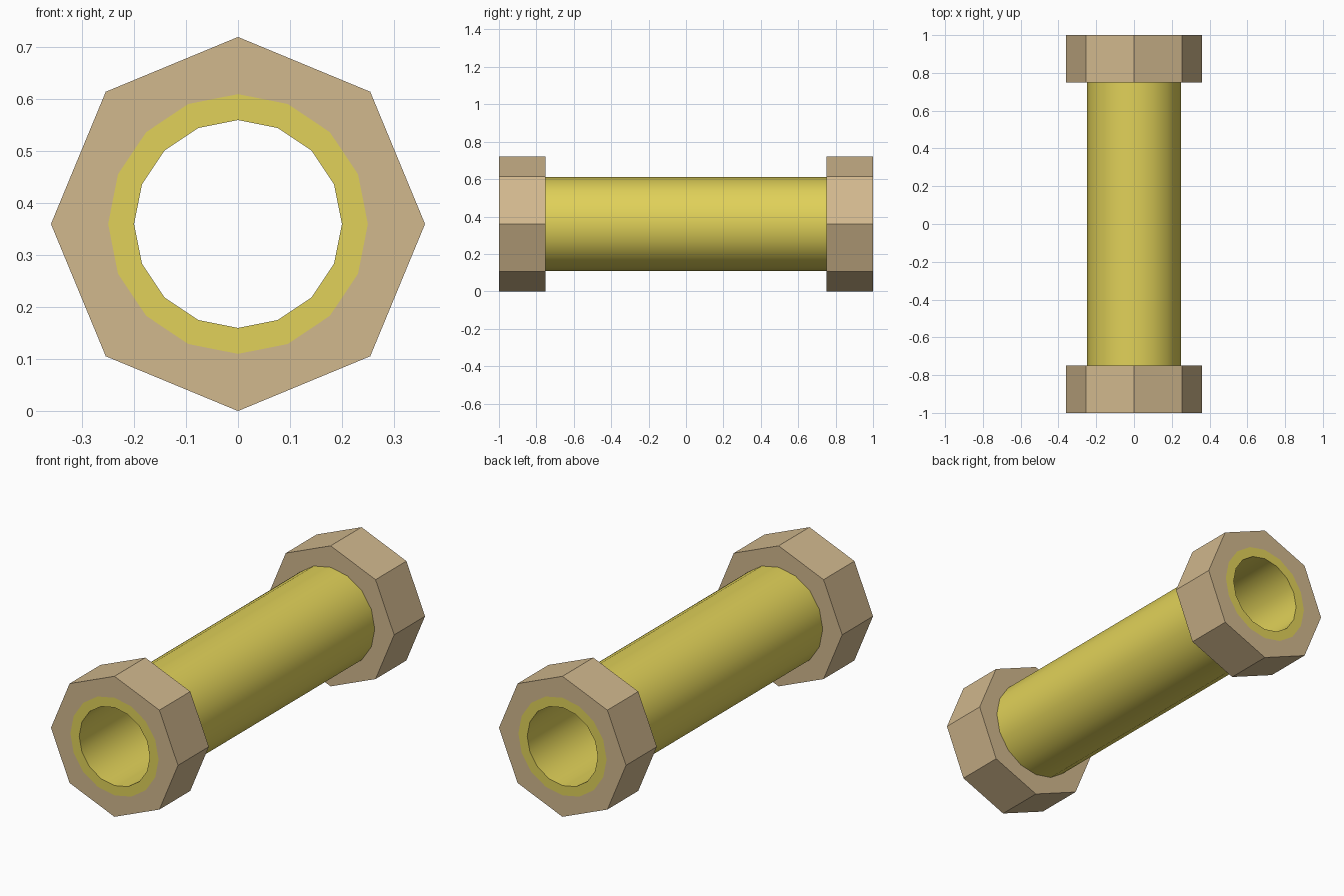
import bpy, bmesh
from math import sin, cos, pi

if "Cube" in bpy.data.objects:
    bpy.data.objects.remove(bpy.data.objects["Cube"])

SIDES = 16
CENTRE_Z = 0.36


def material(name, rgb):
    m = bpy.data.materials.new(name)
    m.diffuse_color = (*rgb, 1)
    m.use_nodes = True
    m.node_tree.nodes["Principled BSDF"].inputs["Base Color"].default_value = m.diffuse_color
    return m


def hollow_prism(name, outer_radii, inner_radius, y0, y1, mat):
    """Ring-shaped prism along y; outer_radii are cycled around the circle."""
    bm = bmesh.new()

    def loop(radii, y):
        pts = []
        for i in range(SIDES):
            a, r = 2 * pi * i / SIDES, radii[i % len(radii)]
            pts.append(bm.verts.new((r * cos(a), y, CENTRE_Z + r * sin(a))))
        return pts

    loops = [loop(outer_radii, y0), loop(outer_radii, y1),
             loop([inner_radius], y1), loop([inner_radius], y0)]
    for k in range(4):
        a, b = loops[k], loops[(k + 1) % 4]
        for i in range(SIDES):
            j = (i + 1) % SIDES
            bm.faces.new((a[i], a[j], b[j], b[i]))
    bmesh.ops.recalc_face_normals(bm, faces=bm.faces)
    mesh = bpy.data.meshes.new(name)
    bm.to_mesh(mesh)
    bm.free()
    mesh.materials.append(mat)
    ob = bpy.data.objects.new(name, mesh)
    bpy.context.collection.objects.link(ob)
    return ob


yellow = material("yellow", (0.75, 0.64, 0.10))
tan = material("tan", (0.64, 0.48, 0.27))

# Smooth tube running the full length
tube = hollow_prism("tube", [0.25], 0.20, -1, 1, yellow)
bpy.context.view_layer.objects.active = tube
tube.select_set(True)
bpy.ops.object.shade_smooth_by_angle()

# Octagonal collars: alternate points are corners and edge midpoints
octagon = [0.36, 0.36 * cos(pi / 8)]
hollow_prism("front_collar", octagon, 0.25, -1, -0.75, tan)
hollow_prism("back_collar", octagon, 0.25, 0.75, 1, tan)
